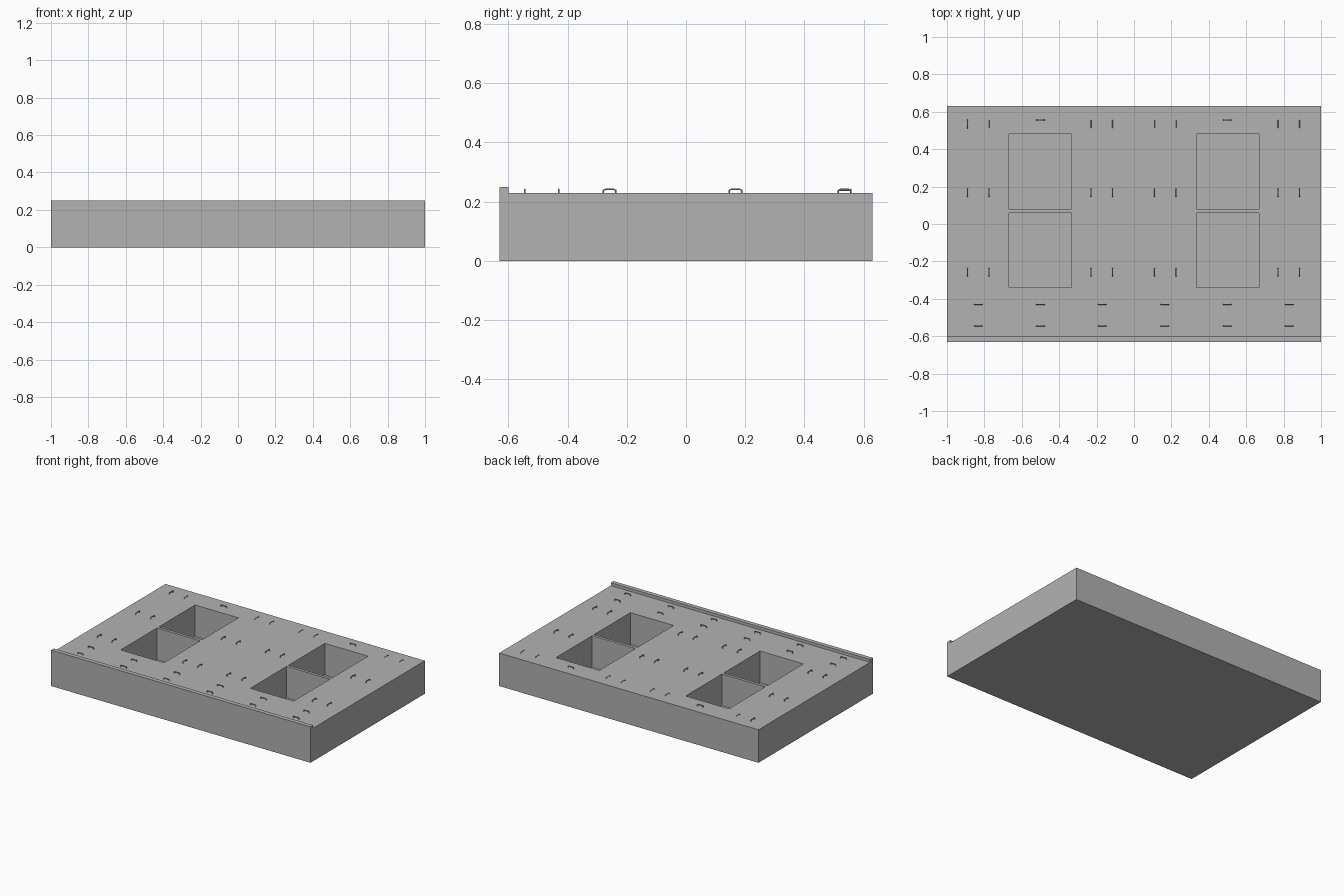
import bpy, bmesh
from mathutils import Matrix

if "Cube" in bpy.data.objects:
    bpy.data.objects.remove(bpy.data.objects["Cube"])

DECK = 0.23
HALF_Y = 0.63

grey = bpy.data.materials.new("plain_grey")
grey.diffuse_color = (0.448, 0.448, 0.448, 1)
grey.use_nodes = True
grey.node_tree.nodes["Principled BSDF"].inputs["Base Color"].default_value = grey.diffuse_color


def box(name, x0, x1, y0, y1, z0, z1):
    bm = bmesh.new()
    bmesh.ops.create_cube(bm, size=1, matrix=Matrix.LocRotScale(
        ((x0 + x1) / 2, (y0 + y1) / 2, (z0 + z1) / 2), None,
        (x1 - x0, y1 - y0, z1 - z0)))
    return finish(name, bm)


def finish(name, bm):
    mesh = bpy.data.meshes.new(name)
    bm.to_mesh(mesh)
    bm.free()
    mesh.materials.append(grey)
    ob = bpy.data.objects.new(name, mesh)
    bpy.context.collection.objects.link(ob)
    return ob


# Slab with a raised lip along the front edge: stepped profile swept along x
profile = [(-HALF_Y, 0), (HALF_Y, 0), (HALF_Y, DECK),
           (-0.60, DECK), (-0.60, 0.25), (-HALF_Y, 0.25)]
bm = bmesh.new()
face = bm.faces.new([bm.verts.new((-1, y, z)) for y, z in profile])
ext = bmesh.ops.extrude_face_region(bm, geom=[face])
bmesh.ops.translate(bm, vec=(2, 0, 0),
                    verts=[v for v in ext["geom"] if isinstance(v, bmesh.types.BMVert)])
bmesh.ops.recalc_face_normals(bm, faces=bm.faces)
slab = finish("slab", bm)

# Four deep rectangular pockets
for side in (-1, 1):
    for y0, y1 in ((-0.34, 0.06), (0.08, 0.48)):
        cutter = box("pocket_cutter", side * 0.5 - 0.167, side * 0.5 + 0.167,
                     y0, y1, 0.01, 0.3)
        cutter.hide_render = True
        cut = slab.modifiers.new("pocket", "BOOLEAN")
        cut.operation = "DIFFERENCE"
        cut.solver = "EXACT"
        cut.object = cutter
        bpy.context.view_layer.objects.active = slab
        bpy.ops.object.modifier_apply(modifier=cut.name)
        bpy.data.objects.remove(cutter)


def handle(x, y, along_y, height=0.014, radius=0.003):
    """Small tie-down arch standing on the deck."""
    half = 0.021
    path = [(-half, -0.004), (-half, height * 0.6), (-half + 0.006, height - radius),
            (half - 0.006, height - radius), (half, height * 0.6), (half, -0.004)]
    curve = bpy.data.curves.new("tie_handle", "CURVE")
    curve.dimensions = "3D"
    curve.bevel_depth = radius
    curve.bevel_resolution = 1
    spline = curve.splines.new("POLY")
    spline.points.add(len(path) - 1)
    for point, (u, z) in zip(spline.points, path):
        point.co = (0, u, z, 1) if along_y else (u, 0, z, 1)
    curve.materials.append(grey)
    ob = bpy.data.objects.new("tie_handle", curve)
    ob.location = (x, y, DECK)
    bpy.context.collection.objects.link(ob)


# Lengthwise handles beside the pockets
columns = (-0.89, -0.775, -0.23, -0.115, 0.11, 0.225, 0.77, 0.885)
for x in columns:
    for y in (-0.258, 0.167):
        handle(x, y, True)
    # Back row: only the corner handle stands at full height
    if x == columns[0]:
        handle(x, 0.535, True)
    else:
        handle(x, 0.535, True, 0.009, 0.0015)

# Crosswise handles along the front and behind the pockets
for x in (-0.833, -0.5, -0.17, 0.165, 0.498, 0.83):
    for y in (-0.545, -0.43):
        handle(x, y, False)
for x in (-0.5, 0.498):
    handle(x, 0.556, False)
